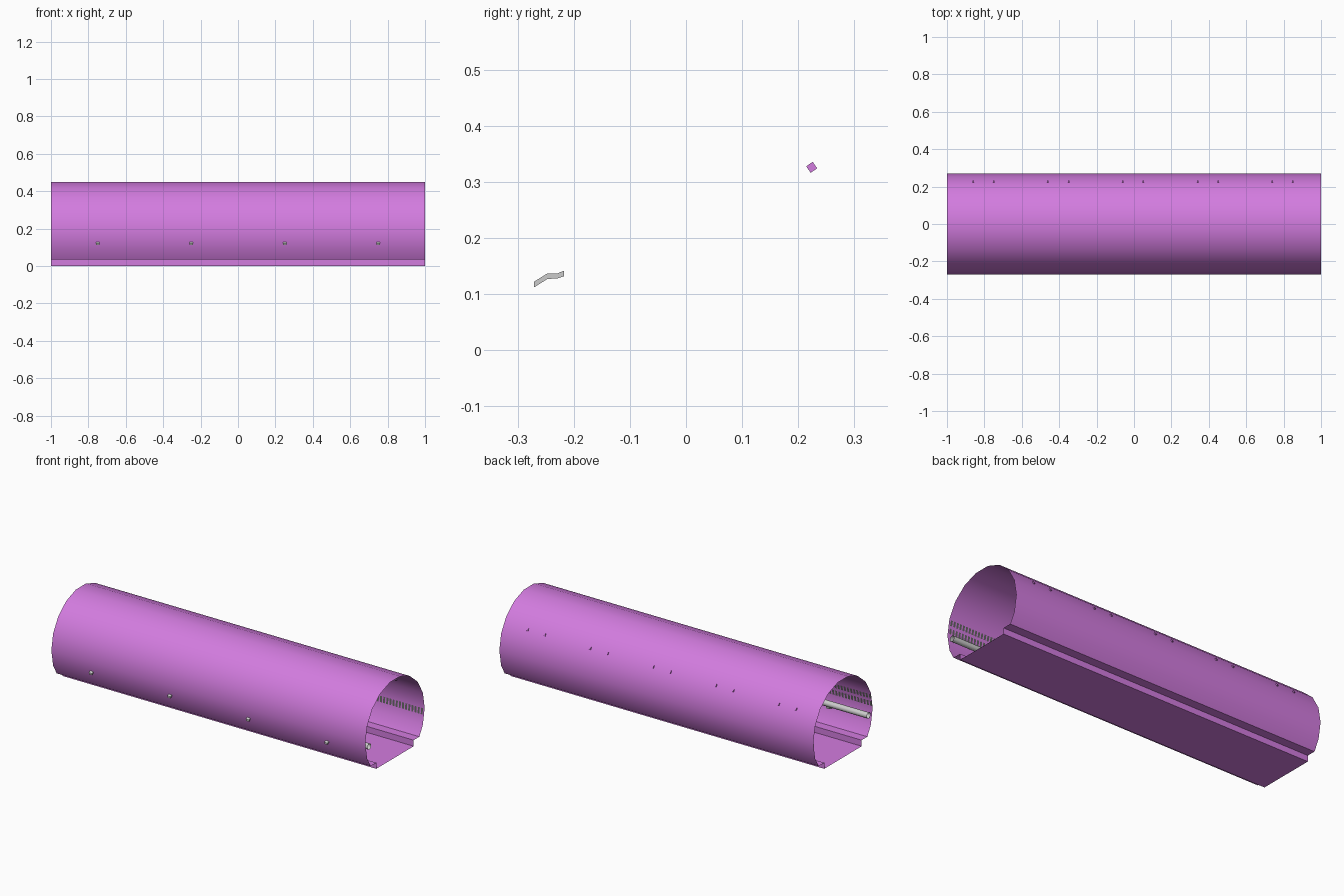
import bpy, bmesh, math
from mathutils import Matrix

if "Cube" in bpy.data.objects:
    bpy.data.objects.remove(bpy.data.objects["Cube"])

purple = bpy.data.materials.new("purple_panel")
purple.diffuse_color = (0.65, 0.2, 0.74, 1)
purple.use_nodes = True
purple.node_tree.nodes["Principled BSDF"].inputs["Base Color"].default_value = purple.diffuse_color
dark = bpy.data.materials.new("dark_grille")
dark.diffuse_color = (0.12, 0.12, 0.12, 1)
dark.use_nodes = True
dark.node_tree.nodes["Principled BSDF"].inputs["Base Color"].default_value = dark.diffuse_color

R, CZ = 0.27, 0.184


def finish(name, bm, mat=None, smooth=None):
    mesh = bpy.data.meshes.new(name)
    bm.to_mesh(mesh)
    bm.free()
    ob = bpy.data.objects.new(name, mesh)
    bpy.context.collection.objects.link(ob)
    if mat:
        mesh.materials.append(mat)
    if smooth:
        bpy.ops.object.select_all(action='DESELECT')
        ob.select_set(True)
        bpy.context.view_layer.objects.active = ob
        bpy.ops.object.shade_smooth_by_angle(angle=math.radians(smooth))
    return ob


def extrude_x(bm, pts, x0, x1, caps=False):
    """Sweep a closed (y, z) loop along x."""
    a = [bm.verts.new((x0, y, z)) for y, z in pts]
    b = [bm.verts.new((x1, y, z)) for y, z in pts]
    n = len(pts)
    for i in range(n):
        j = (i + 1) % n
        bm.faces.new((a[i], a[j], b[j], b[i]))
    if caps:
        bm.faces.new(a[::-1])
        bm.faces.new(b)


# Tunnel shell: 18-sided arc, inward ledges and sunken flat floor
arc = [(R * math.cos(math.radians(t)), CZ + R * math.sin(math.radians(t)))
       for t in range(-20, 201, 20)]
profile = [(0.17, 0), (0.17, 0.035), (0.222, 0.035)] + arc + \
          [(-0.222, 0.035), (-0.17, 0.035), (-0.17, 0)]
bm = bmesh.new()
extrude_x(bm, profile, -1, 1)
bmesh.ops.reverse_faces(bm, faces=bm.faces[:])
bmesh.ops.recalc_face_normals(bm, faces=bm.faces[:])
finish("tunnel_shell", bm, purple, 30)

# Handrail: hollow tube along the front wall
ring = [(-0.234 + 0.017 * math.cos(math.tau * i / 10),
         0.152 + 0.017 * math.sin(math.tau * i / 10)) for i in range(10)]
bm = bmesh.new()
for x0 in (-1, -0.5, 0, 0.5):
    extrude_x(bm, ring, x0, x0 + 0.5)
finish("handrail", bm, smooth=40)

# Handrail brackets reaching through the wall
arm = [(-0.271, 0.112), (-0.247, 0.127), (-0.229, 0.128), (-0.217, 0.132),
       (-0.217, 0.142), (-0.229, 0.137), (-0.247, 0.137), (-0.271, 0.122)]
bm = bmesh.new()
for x in (-0.75, -0.25, 0.25, 0.75):
    extrude_x(bm, arm, x - 0.01, x + 0.01, True)
bmesh.ops.recalc_face_normals(bm, faces=bm.faces[:])
finish("handrail_brackets", bm)

# Small pegs in pairs through the rear wall
bm = bmesh.new()
for i in range(5):
    for dx in (-0.055, 0.055):
        x = -0.805 + 0.4 * i + dx
        bmesh.ops.create_cube(bm, size=1, matrix=Matrix.Translation((x, 0.224, 0.326))
                              @ Matrix.Rotation(math.radians(35), 4, 'X')
                              @ Matrix.Diagonal((0.008, 0.014, 0.014, 1)))
finish("rear_pegs", bm, purple)


# Thin slatted grilles lying just inside the walls
def grille(name, y0, z0, y1, z1, count=100):
    bm = bmesh.new()
    step = 2 / count
    for i in range(count):
        x = -1 + i * step
        bm.faces.new([bm.verts.new(p) for p in
                      ((x, y0, z0), (x + step * 0.6, y0, z0),
                       (x + step * 0.6, y1, z1), (x, y1, z1))])
    finish(name, bm, dark)


grille("rear_grille", 0.2625, 0.145, 0.266, 0.18)
grille("front_grille_lower", -0.265, 0.195, -0.26, 0.225)
grille("front_grille_upper", -0.258, 0.24, -0.251, 0.268)
